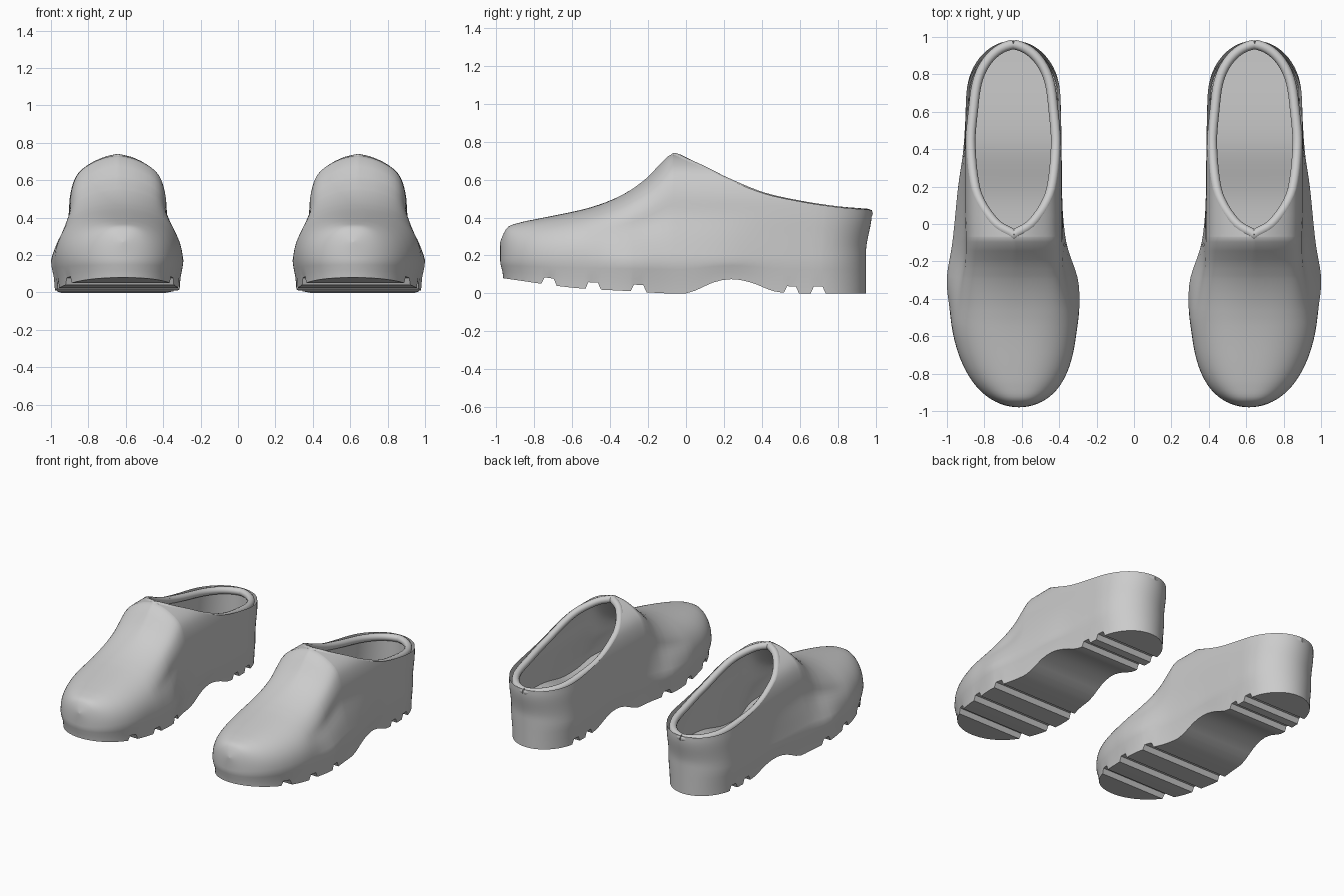
import bpy, bmesh, math
from mathutils import Vector

if "Cube" in bpy.data.objects:
    bpy.data.objects.remove(bpy.data.objects["Cube"])

# ---------- helpers ----------
def curve(pts, v):
    """Smooth interpolation through (key, value) points."""
    if v <= pts[0][0]: return pts[0][1]
    if v >= pts[-1][0]: return pts[-1][1]
    i = max(k for k in range(len(pts) - 1) if pts[k][0] <= v)
    def slope(k):
        a, b = pts[max(k - 1, 0)], pts[min(k + 1, len(pts) - 1)]
        return (b[1] - a[1]) / (b[0] - a[0])
    (x0, y0), (x1, y1) = pts[i], pts[i + 1]
    h = x1 - x0
    t = (v - x0) / h
    return ((2*t**3 - 3*t*t + 1) * y0 + (t**3 - 2*t*t + t) * h * slope(i)
            + (3*t*t - 2*t**3) * y1 + (t**3 - t*t) * h * slope(i + 1))

def smooth(v, a, b):
    t = min(1, max(0, (v - a) / (b - a)))
    return t * t * (3 - 2 * t)

def lerp(a, b, t):
    return a + (b - a) * t

# ---------- profiles along the length of one clog ----------
L, PEAK, ZM = 0.98, -0.07, 0.17
CENTRE = [(-.98, .615), (0, .643), (.98, .645)]
OUTER = [(-.98, .42), (-.8, .4), (-.6, .385), (-.45, .373), (-.3, .37), (-.1, .33),
         (.2, .295), (.4, .268), (.6, .266), (.8, .288), (.98, .29)]
INNER = [(-.98, .42), (-.8, .385), (-.6, .361), (-.45, .357), (-.3, .342), (-.1, .28),
         (.2, .257), (.4, .256), (.6, .264), (.8, .29), (.98, .29)]
NECK = [(-.1, .262), (.4, .26), (.6, .266), (.8, .288), (.98, .29)]
TOP = [(-.98, .27), (-.965, .31), (-.94, .35), (-.87, .375), (-.8, .39), (-.6, .43),
       (-.5, .455), (-.4, .49), (-.3, .54), (-.2, .615), (-.13, .69), (-.1, .72),
       (PEAK, .735), (0, .705), (.1, .66), (.2, .61), (.4, .53), (.6, .485), (.8, .455), (.98, .44)]
SOLE = [(-.98, .08), (-.6, .03), (-.3, .012), (-.1, 0), (0, 0), (.05, .015), (.15, .06),
        (.25, .075), (.35, .055), (.45, .015), (.5, .005), (.6, 0), (.98, 0)]
FLOOR = [(-.98, .15), (-.3, .12), (.1, .13), (.45, .21), (.98, .22)]
GROOVES = [-.73, -.49, -.25, .56, .71]

def taper(y):
    n = 3 if y < 0 else 5
    return math.sqrt(max(0, 1 - abs(y / L) ** n))

def bell(z, w, m):
    """Half width of the upper at height z."""
    return max(0, curve([(ZM, w), (.3, lerp(m, w, .5)), (.42, m), (.52, .97*m), (.61, .87*m),
                  (.66, .72*m), (.7, .47*m), (.722, .25*m), (.735, 0)], z))

def groove(y):
    d = min(abs(y - g) for g in GROOVES)
    return .036 * min(1, max(0, (.042 - d) / .017))

stations = [-L * math.cos(math.pi * i / 64) for i in range(65)]
extra = [g + d for g in GROOVES for d in (-.042, -.025, .025, .042)]
extra += [PEAK, -.066, -.058, -.047, -.03]
stations = sorted([s for s in stations if all(abs(s - e) > .006 for e in extra)] + extra)

def upper_half(y, side, lining, steps=20):
    """Half section from the widest line up to the ridge or the rim."""
    k = .84 if lining else 1
    w = curve(OUTER if side > 0 else INNER, y) * taper(y) * (.9 if lining else 1)
    m = curve(NECK, y) * taper(y) * k
    zt = curve(TOP, y)
    z0 = curve(FLOOR, y) if lining else ZM
    if lining:
        zt -= .045 * (1 - smooth(y, -.25, PEAK))
    blend = smooth(y, -.6, PEAK)
    out = []
    for i in range(steps + 1):
        f = i / steps * math.pi / 2
        s, c = math.sin(f), max(0, math.cos(f))
        if y > PEAK:
            z = z0 + s * (zt - z0)
            x = bell(z, w, m)
        else:
            z = z0 + lerp(s ** .85, s, blend) * (zt - z0)
            x = lerp(w * c ** .8, bell(z0 + s * (.735 - z0), w, m), blend)
            if i == steps: x = 0
        out.append((x, z))
    if not lining:
        zb = curve(SOLE, y)
        out = [(w * .94, zb + groove(y)), (w * .955, lerp(zb, ZM, .42)),
               (w * .985, lerp(zb, ZM, .75))] + out
    return out

def place(x, y, z, side, lining):
    cx = curve(CENTRE, y)
    if lining:
        y = .3 + (y - .3) * .95
    elif y > .5:
        y -= .03 * (y - .5) / .48 * (1 - smooth(z, .22, .42))
    elif y < -.5:
        y += .016 * (-.5 - y) / .48 * (1 - smooth(z, .09, .17))
    return (cx + side * x, y, z)

def finish(bm, name, angle=40, flip=False):
    bmesh.ops.remove_doubles(bm, verts=bm.verts, dist=2e-4)
    bmesh.ops.recalc_face_normals(bm, faces=bm.faces)
    if flip:
        bmesh.ops.reverse_faces(bm, faces=bm.faces)
    me = bpy.data.meshes.new(name)
    bm.to_mesh(me)
    bm.free()
    ob = bpy.data.objects.new(name, me)
    bpy.context.collection.objects.link(ob)
    bpy.ops.object.select_all(action='DESELECT')
    ob.select_set(True)
    bpy.context.view_layer.objects.active = ob
    bpy.ops.object.shade_smooth_by_angle(angle=math.radians(angle))
    ob.modifiers.new("pair", 'MIRROR').use_mirror_merge = False

def loft(name, lining):
    bm = bmesh.new()
    rows = [[[bm.verts.new(place(x, y, z, sd, lining)) for x, z in upper_half(y, sd, lining)]
             for y in stations] for sd in (1, -1)]
    for half in rows:
        for a, b in zip(half, half[1:]):
            for j in range(len(a) - 1):
                bm.faces.new((a[j], a[j + 1], b[j + 1], b[j]))
    # tread or footbed between the two halves
    r, l = rows
    for i in range(len(stations) - 1):
        bm.faces.new((r[i][0], r[i + 1][0], l[i + 1][0], l[i][0]))
    finish(bm, name, flip=lining)

# ---------- clog body and inside ----------
loft("clog_body", False)
loft("clog_lining", True)

# ---------- rounded bead round the foot opening ----------
def rim_point(y, side):
    x = bell(curve(TOP, y), 1, curve(NECK, y) * taper(y)) if y > PEAK else 0
    return Vector((curve(CENTRE, y) + side * x * .91, .3 + (y - .3) * .973, curve(TOP, y) - .02))

ys = [lerp(PEAK, L, (1 - math.cos(math.pi * i / 40)) / 2) for i in range(41)]
path = [rim_point(y, 1) for y in ys] + [rim_point(y, -1) for y in ys[-2:0:-1]]
bm = bmesh.new()
rings, n, sides, radius = [], len(path), 12, .026
for i, p in enumerate(path):
    t = (path[(i + 1) % n] - path[i - 1]).normalized()
    across = t.cross(Vector((0, 0, 1))).normalized()
    up = across.cross(t)
    rings.append([bm.verts.new(p + radius * (across * math.cos(a) + up * math.sin(a)))
                  for a in (2 * math.pi * j / sides for j in range(sides))])
for i in range(n):
    a, b = rings[i], rings[(i + 1) % n]
    for j in range(sides):
        bm.faces.new((a[j], a[(j + 1) % sides], b[(j + 1) % sides], b[j]))
finish(bm, "opening_rim", 60)
